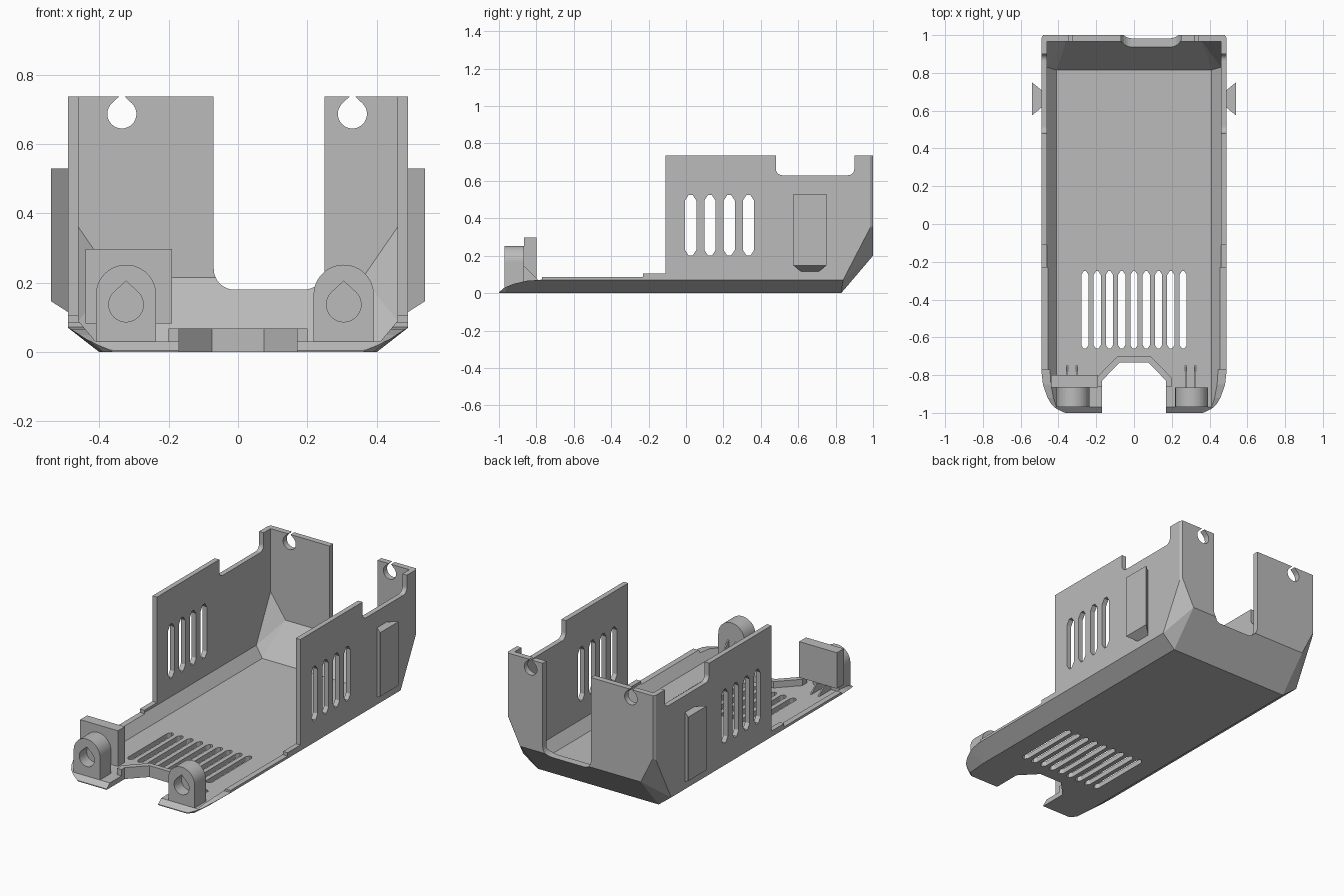
import bpy
import bmesh
from math import sin, cos, pi
from mathutils import Vector

if "Cube" in bpy.data.objects:
    bpy.data.objects.remove(bpy.data.objects["Cube"])

grey = bpy.data.materials.new("plain grey")
grey.use_nodes = True
GREY = (0.5, 0.5, 0.5, 1)
grey.diffuse_color = GREY
grey.node_tree.nodes["Principled BSDF"].inputs["Base Color"].default_value = GREY


def finish(bm, name):
    bmesh.ops.recalc_face_normals(bm, faces=bm.faces)
    mesh = bpy.data.meshes.new(name)
    bm.to_mesh(mesh)
    bm.free()
    mesh.materials.append(grey)
    ob = bpy.data.objects.new(name, mesh)
    bpy.context.collection.objects.link(ob)
    return ob


def hull(name, points, mirrored=True):
    """Convex solid around points, mirrored across x."""
    bm = bmesh.new()
    for x, y, z in points:
        bm.verts.new((x, y, z))
        if mirrored:
            bm.verts.new((-x, y, z))
    res = bmesh.ops.convex_hull(bm, input=bm.verts)
    loose = [v for v in bm.verts if not v.link_faces]
    bmesh.ops.delete(bm, geom=loose, context='VERTS')
    bmesh.ops.dissolve_limit(bm, angle_limit=0.01, verts=bm.verts, edges=bm.edges)
    return finish(bm, name)


def prism(name, profile, axis, lo, hi):
    """Extrude a flat profile along x, y or z."""
    def place(p, d):
        return {'x': (d, p[0], p[1]), 'y': (p[0], d, p[1]), 'z': (p[0], p[1], d)}[axis]
    bm = bmesh.new()
    face = bm.faces.new([bm.verts.new(place(p, lo)) for p in profile])
    step = Vector(place((0, 0), hi - lo))
    ext = bmesh.ops.extrude_face_region(bm, geom=[face])
    bmesh.ops.translate(bm, vec=step, verts=[g for g in ext["geom"] if isinstance(g, bmesh.types.BMVert)])
    return finish(bm, name)


def boolean(target, tool, operation='DIFFERENCE'):
    mod = target.modifiers.new("cut", 'BOOLEAN')
    mod.operation = operation
    mod.solver = 'EXACT'
    mod.object = tool
    bpy.context.view_layer.objects.active = target
    bpy.ops.object.modifier_apply(modifier=mod.name)
    bpy.data.objects.remove(tool)


def arc(cx, cy, r, start, end, n=8):
    return [(cx + r * cos(start + (end - start) * i / n),
             cy + r * sin(start + (end - start) * i / n)) for i in range(n + 1)]


def teardrop(cx, cz, r, tip):
    return arc(cx, cz, r, 0.75 * pi, 2.25 * pi, 24) + [(cx, tip)]


def open_notch(lo, hi, bottom, r):
    """Slot open at the top with rounded lower corners."""
    return ([(hi, 0.9), (lo, 0.9)] + arc(lo + r, bottom + r, r, pi, 1.5 * pi)
            + arc(hi - r, bottom + r, r, 1.5 * pi, 2 * pi))


def slot(c, w, lo, hi):
    """Long slot with bevelled ends."""
    a, b = w / 2, w / 6
    return [(c - a, lo + a), (c - b, lo), (c + b, lo), (c + a, lo + a),
            (c + a, hi - a), (c + b, hi), (c - b, hi), (c - a, hi - a)]


# Tub: bevelled outer solid minus bevelled inner solid
TOP = 0.737
tub = hull("tub", [
    (0.36, -1, 0), (0.39, -0.97, 0), (0.4, -0.85, 0), (0.4, 0.83, 0),
    (0.42, -0.99, 0.04), (0.455, -0.95, 0.05), (0.48, -0.87, 0.065), (0.49, -0.78, 0.07),
    (0.49, 0.84, 0.07), (0.4, 1, 0.2), (0.49, 0.985, 0.35), (0.48, 1, 0.36),
    (0.42, -0.99, TOP), (0.455, -0.95, TOP), (0.48, -0.87, TOP), (0.49, -0.78, TOP),
    (0.49, 0.985, TOP), (0.48, 1, TOP)])
boolean(tub, hull("tub_inside", [
    (0.41, -1.2, 0.03), (0.41, 0.815, 0.03), (0.46, -1.2, 0.09), (0.46, 0.83, 0.09),
    (0.36, 0.965, 0.215), (0.46, 0.965, 0.36), (0.46, -1.2, 0.9), (0.46, 0.965, 0.9)]))

# Low front part of the side walls, with the tapered nose
boolean(tub, prism("front_trim", [
    (-1.2, 0.9), (-1.2, 0.005), (-1, 0.005), (-0.97, 0.03), (-0.92, 0.05), (-0.85, 0.066),
    (-0.77, 0.072), (-0.77, 0.085), (-0.23, 0.085), (-0.23, 0.105),
    (-0.11, 0.105), (-0.11, 0.9)], 'x', -0.7, 0.7))

# Openings in the side and rear walls
boolean(tub, prism("side_notch", open_notch(0.48, 0.9, 0.63, 0.035), 'x', -0.7, 0.7))
boolean(tub, prism("rear_notch", open_notch(-0.07, 0.25, 0.18, 0.06), 'y', 0.86, 1.2))
for x in (-0.335, 0.33):
    boolean(tub, prism("rear_hole", teardrop(x, 0.687, 0.042, 0.745), 'y', 0.9, 1.2))
for i in range(4):
    boolean(tub, prism("side_slot", slot(0.025 + 0.103 * i, 0.06, 0.2, 0.525), 'x', -0.7, 0.7))

# Floor slots
for i in range(9):
    boolean(tub, prism("floor_slot", slot(-0.26 + 0.065 * i, 0.038, -0.66, -0.25), 'z', -0.1, 0.06))

# Raised rim around the front cutout
boolean(tub, prism("cutout_rim", [
    (-0.2, -0.86), (0.2, -0.86), (0.2, -0.815), (0.09, -0.702),
    (-0.09, -0.702), (-0.2, -0.815)], 'z', 0.01, 0.068), 'UNION')
boolean(tub, prism("front_cutout", [
    (-0.17, -1.1), (0.17, -1.1), (0.17, -0.83), (0.075, -0.732),
    (-0.075, -0.732), (-0.17, -0.83)], 'z', -0.1, 0.2))

# Front lugs with blind teardrop holes and rear gussets
for side, x in (("right", -0.323), ("left", 0.305)):
    r = 0.087
    lug = prism(side + "_lug", [(x - r, 0.02), (x + r, 0.02)] + arc(x, 0.165, r, 0, pi, 24),
                'y', -0.97, -0.865)
    boolean(lug, prism("lug_hole", teardrop(x, 0.137, 0.05, 0.205), 'y', -1.1, -0.9))
    for dx in (-0.03, 0.02):
        prism(side + "_gusset", [(-0.87, 0.02), (-0.87, 0.15), (-0.75, 0.03), (-0.75, 0.02)],
              'x', x + dx - 0.004, x + dx + 0.004)

# Backing plate behind the right lug
prism("backing_plate", [(-0.44, 0.082), (-0.19, 0.082), (-0.19, 0.297), (-0.44, 0.297)],
      'y', -0.865, -0.8)

# Dovetail clips on the outer side walls
for side, s in (("right", -1), ("left", 1)):
    hull(side + "_clip", [
        (s * 0.54, 0.575, 0.53), (s * 0.54, 0.75, 0.53), (s * 0.485, 0.62, 0.53),
        (s * 0.485, 0.705, 0.53), (s * 0.54, 0.575, 0.147), (s * 0.54, 0.75, 0.147),
        (s * 0.485, 0.62, 0.112), (s * 0.485, 0.705, 0.112)], mirrored=False)
